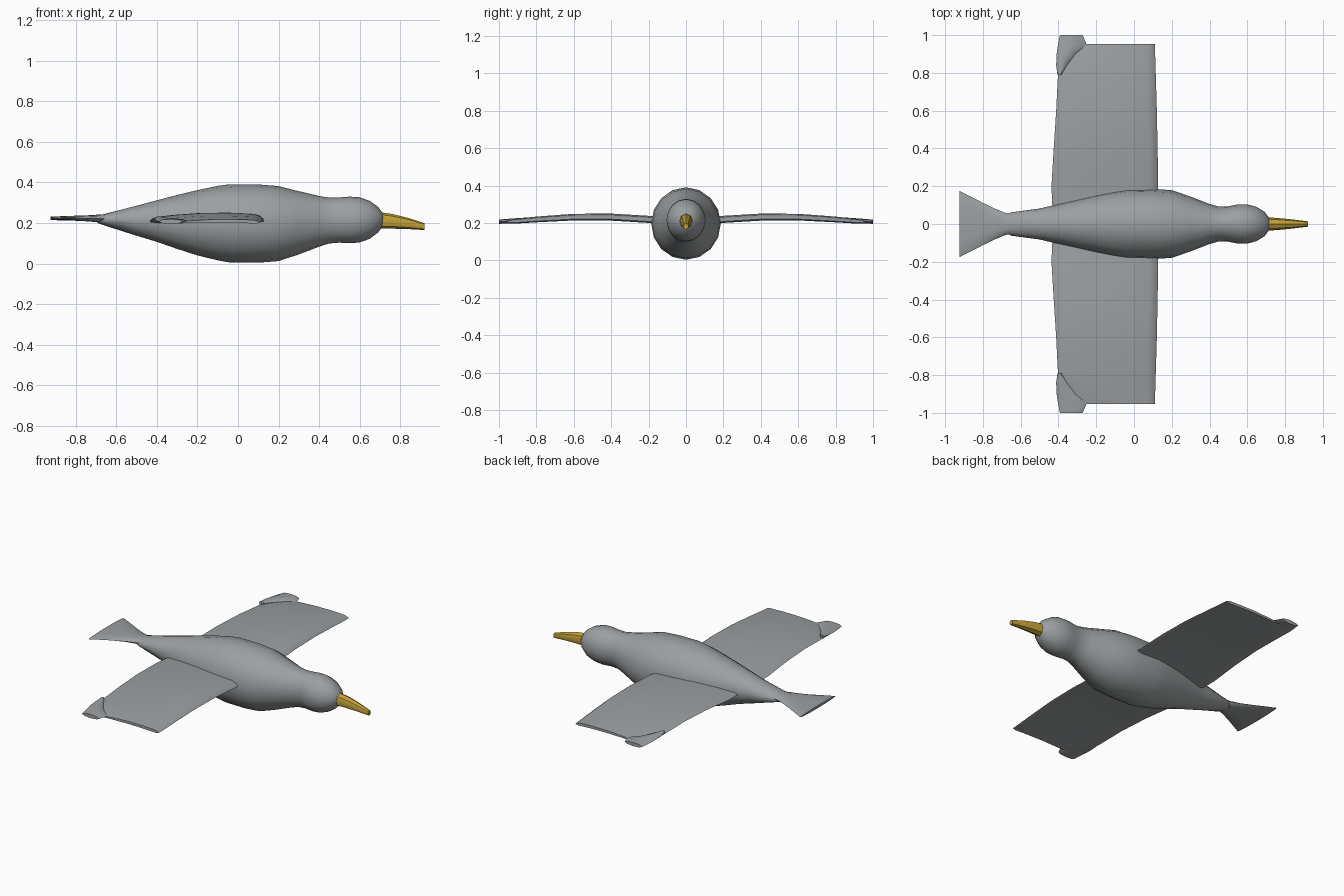
import bpy, bmesh, math


def material(name, rgb):
    m = bpy.data.materials.new(name)
    m.diffuse_color = (*rgb, 1)
    return m


grey = material("feather grey", (0.33, 0.35, 0.36))
yellow = material("beak yellow", (0.55, 0.36, 0.04))


def loft(name, rings, mat, angle=40):
    """Skin a list of equal-length closed rings and cap both ends."""
    bm = bmesh.new()
    rows = [[bm.verts.new(p) for p in r] for r in rings]
    n = len(rows[0])
    for a, b in zip(rows, rows[1:]):
        for i in range(n):
            j = (i + 1) % n
            bm.faces.new((a[i], a[j], b[j], b[i]))
    bm.faces.new(rows[0])
    bm.faces.new(rows[-1])
    bmesh.ops.recalc_face_normals(bm, faces=bm.faces)
    me = bpy.data.meshes.new(name)
    bm.to_mesh(me)
    bm.free()
    me.materials.append(mat)
    ob = bpy.data.objects.new(name, me)
    bpy.context.collection.objects.link(ob)
    bpy.ops.object.select_all(action='DESELECT')
    ob.select_set(True)
    bpy.context.view_layer.objects.active = ob
    bpy.ops.object.shade_smooth_by_angle(angle=math.radians(angle))
    return ob


def oval(x, z0, z1, w, n):
    c, h = (z0 + z1) / 2, (z1 - z0) / 2
    return [(x, w * math.sin(2 * math.pi * i / n), c + h * math.cos(2 * math.pi * i / n))
            for i in range(n)]


# body and head: x, bottom, top, half width
body = [(-0.695, .202, .215, .02), (-0.68, .195, .232, .045), (-0.65, .185, .247, .062),
        (-0.5, .137, .285, .082), (-0.4, .107, .312, .105), (-0.3, .072, .338, .130),
        (-0.2, .040, .362, .155), (-0.1, .016, .383, .175), (-0.04, .005, .391, .184),
        (0.1, .004, .390, .186), (0.2, .012, .382, .179), (0.3, .045, .357, .145),
        (0.4, .083, .333, .106), (0.45, .099, .325, .092), (0.5, .103, .326, .094),
        (0.55, .100, .330, .104), (0.6, .104, .327, .104), (0.65, .122, .309, .090),
        (0.69, .152, .280, .065), (0.71, .178, .254, .040), (0.722, .2, .235, .015)]
loft("body", [oval(*s, 16) for s in body], grey, 60)

# beak, bending slightly down
beak = [(0.69, .172, .254, .036), (0.76, .172, .245, .032),
        (0.84, .170, .225, .024), (0.921, .165, .198, .014)]
loft("beak", [oval(*s, 8) for s in beak], yellow)

# fan tail
tail = [(-0.63, .198, .246, .050), (-0.68, .202, .242, .058), (-0.74, .208, .238, .083),
        (-0.80, .211, .236, .112), (-0.86, .213, .234, .143), (-0.925, .214, .231, .176)]
loft("tail", [oval(*s, 12) for s in tail], grey)

# wings: y, trailing x, leading x, middle height, thickness
wing = [(0.04, -.43, .13, .210, .030), (0.2, -.437, .128, .217, .032),
        (0.4, -.425, .125, .229, .032), (0.6, -.412, .121, .229, .030),
        (0.8, -.402, .115, .217, .026), (0.9, -.385, .112, .209, .022),
        (0.952, -.30, .11, .206, .018)]
# section: chord position, height in thicknesses
section = [(0, -.25), (.03, .2), (.08, .5), (.3, .68), (.55, .66), (.8, .35), (.95, .05),
           (1, -.25), (.95, -.42), (.75, -.3), (.5, -.2), (.25, -.3), (.05, -.5)]
# tip feather behind the wing corner: y, trailing x, leading x
feather = [(0.79, -.405, -.385), (0.84, -.412, -.355), (0.90, -.410, -.31),
           (0.95, -.402, -.25), (1.0, -.392, -.272)]

for side, s in (("right", -1), ("left", 1)):
    loft(side + "_wing", [[(le + (te - le) * u, s * y, z + t * h) for u, h in section]
                          for y, te, le, z, t in wing], grey)
    loft(side + "_tip_feather",
         [[((te + le) / 2 + (le - te) / 2 * math.cos(a * math.pi / 4), s * y,
            .222 - .07 * (y - .79) + .012 * math.sin(a * math.pi / 4)) for a in range(8)]
          for y, te, le in feather], grey)
